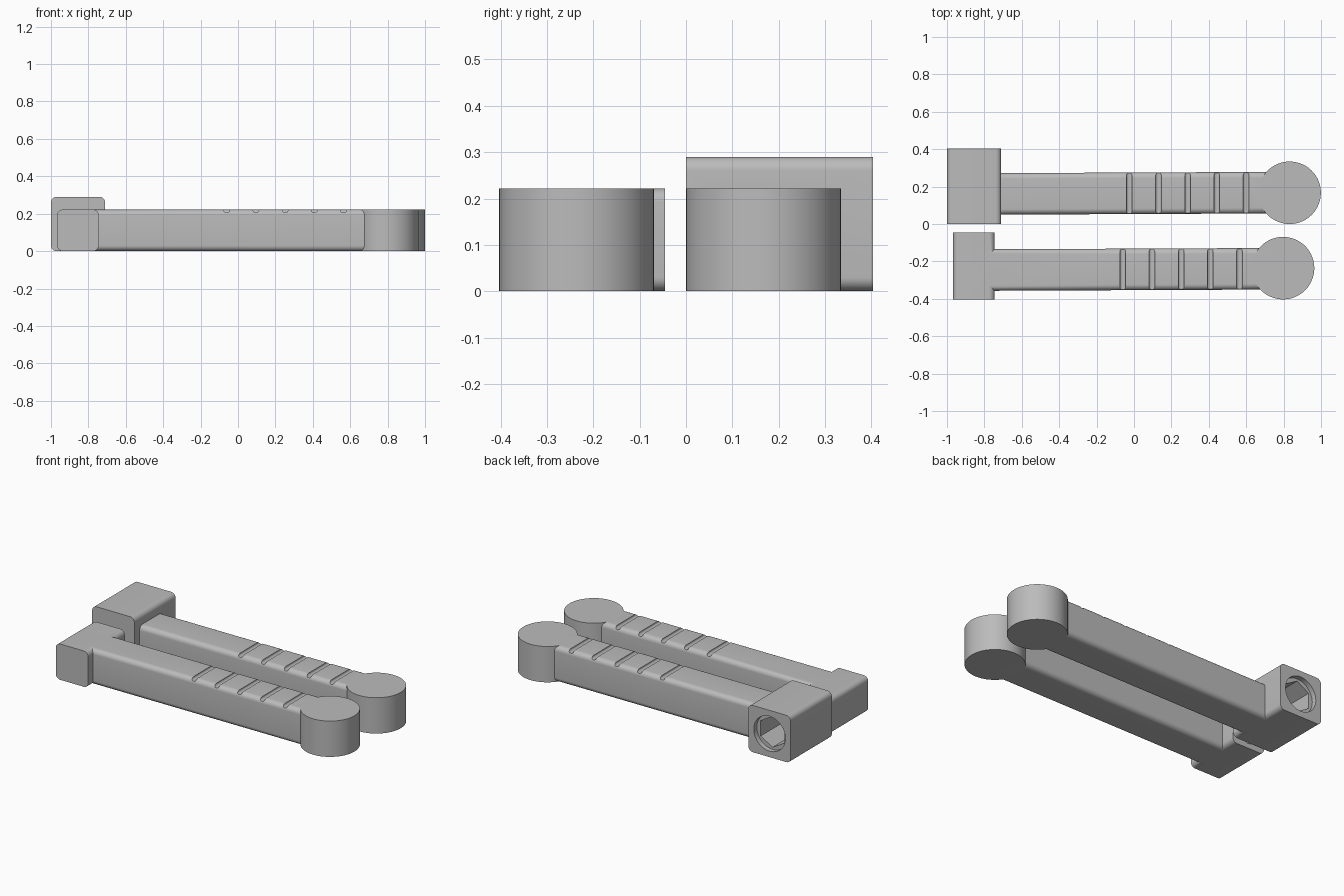
import bpy, bmesh, math
from mathutils import Vector, Matrix

if "Cube" in bpy.data.objects:
    bpy.data.objects.remove(bpy.data.objects["Cube"])

grey = bpy.data.materials.new("plain grey")
grey.diffuse_color = (0.5, 0.5, 0.5, 1)
grey.use_nodes = True
grey.node_tree.nodes["Principled BSDF"].inputs["Base Color"].default_value = grey.diffuse_color


def prism(name, profile, start, end, axis):
    """Extrude a closed profile along x, y or z."""
    place = {"x": lambda a, b, t: (t, a, b),
             "y": lambda a, b, t: (a, t, b),
             "z": lambda a, b, t: (a, b, t)}[axis]
    bm = bmesh.new()
    low = [bm.verts.new(place(a, b, start)) for a, b in profile]
    high = [bm.verts.new(place(a, b, end)) for a, b in profile]
    n = len(profile)
    bm.faces.new(low)
    bm.faces.new(high)
    for i in range(n):
        j = (i + 1) % n
        bm.faces.new((low[i], low[j], high[j], high[i]))
    bmesh.ops.recalc_face_normals(bm, faces=bm.faces)
    mesh = bpy.data.meshes.new(name)
    bm.to_mesh(mesh)
    bm.free()
    mesh.materials.append(grey)
    ob = bpy.data.objects.new(name, mesh)
    bpy.context.collection.objects.link(ob)
    return ob


def ring(cx, cy, r, n, turn=0.0):
    return [(cx + r * math.cos(turn + 2 * math.pi * i / n),
             cy + r * math.sin(turn + 2 * math.pi * i / n)) for i in range(n)]


def rounded(x0, x1, y0, y1, r, steps=8):
    """Rectangle profile with rounded corners."""
    pts = []
    corners = [(x1 - r, y1 - r), (x0 + r, y1 - r), (x0 + r, y0 + r), (x1 - r, y0 + r)]
    for k, (cx, cy) in enumerate(corners):
        for s in range(steps + 1):
            a = math.pi / 2 * (k + s / steps)
            pts.append((cx + r * math.cos(a), cy + r * math.sin(a)))
    return pts


def combine(ob, other, operation):
    mod = ob.modifiers.new("join", "BOOLEAN")
    mod.operation, mod.object, mod.solver = operation, other, "EXACT"
    bpy.context.view_layer.objects.active = ob
    bpy.ops.object.modifier_apply(modifier=mod.name)
    bpy.data.objects.remove(other)


def wrench(name, x0, size, y0, y1, arm_y, knob_x, knob_y, groove_x, bore):
    top, width = 0.222, 0.222
    # gripping arm, turned by a hair
    arm = prism(name, rounded(arm_y - width / 2, arm_y + width / 2, 0, top, 0.03),
                x0 + size - 0.08, knob_x - 0.04, "x")
    pivot = Vector((x0 + size, arm_y, 0))
    arm.data.transform(Matrix.Translation(pivot) @ Matrix.Rotation(0.0045, 4, "Z")
                       @ Matrix.Translation(-pivot))
    # finger grooves
    for i in range(5):
        x = groove_x + 0.156 * i
        cut = prism("groove_cutter", rounded(x - 0.015, x + 0.015, top - 0.016, top + 0.05, 0.012, 4),
                    arm_y - 0.2, arm_y + 0.2, "y")
        combine(arm, cut, "DIFFERENCE")
    # socket head and round end knob
    combine(arm, prism("head", rounded(x0, x0 + size, 0, size, 0.03), y0, y1, "y"), "UNION")
    combine(arm, prism("knob", ring(knob_x, knob_y, 0.167, 96), 0, top, "z"), "UNION")
    # hexagonal socket with a round mouth
    cx, cz = x0 + size / 2, size / 2
    combine(arm, prism("mouth_cutter", ring(cx, cz, bore, 48), y1 - 0.03, y1 + 0.1, "y"), "DIFFERENCE")
    combine(arm, prism("hex_cutter", ring(cx, cz, bore * 0.88, 6, math.pi / 6), y1 - 0.25, y1 + 0.1, "y"),
            "DIFFERENCE")
    # smooth shading with crisp edges
    bpy.ops.object.select_all(action="DESELECT")
    arm.select_set(True)
    bpy.context.view_layer.objects.active = arm
    bpy.ops.object.shade_smooth_by_angle(angle=math.radians(30))


wrench("large_wrench", -1.0, 0.29, 0.0, 0.403, 0.161, 0.832, 0.167, -0.025, 0.108)
wrench("small_wrench", -0.967, 0.222, -0.403, -0.045, -0.246, 0.797, -0.236, -0.06, 0.08)
